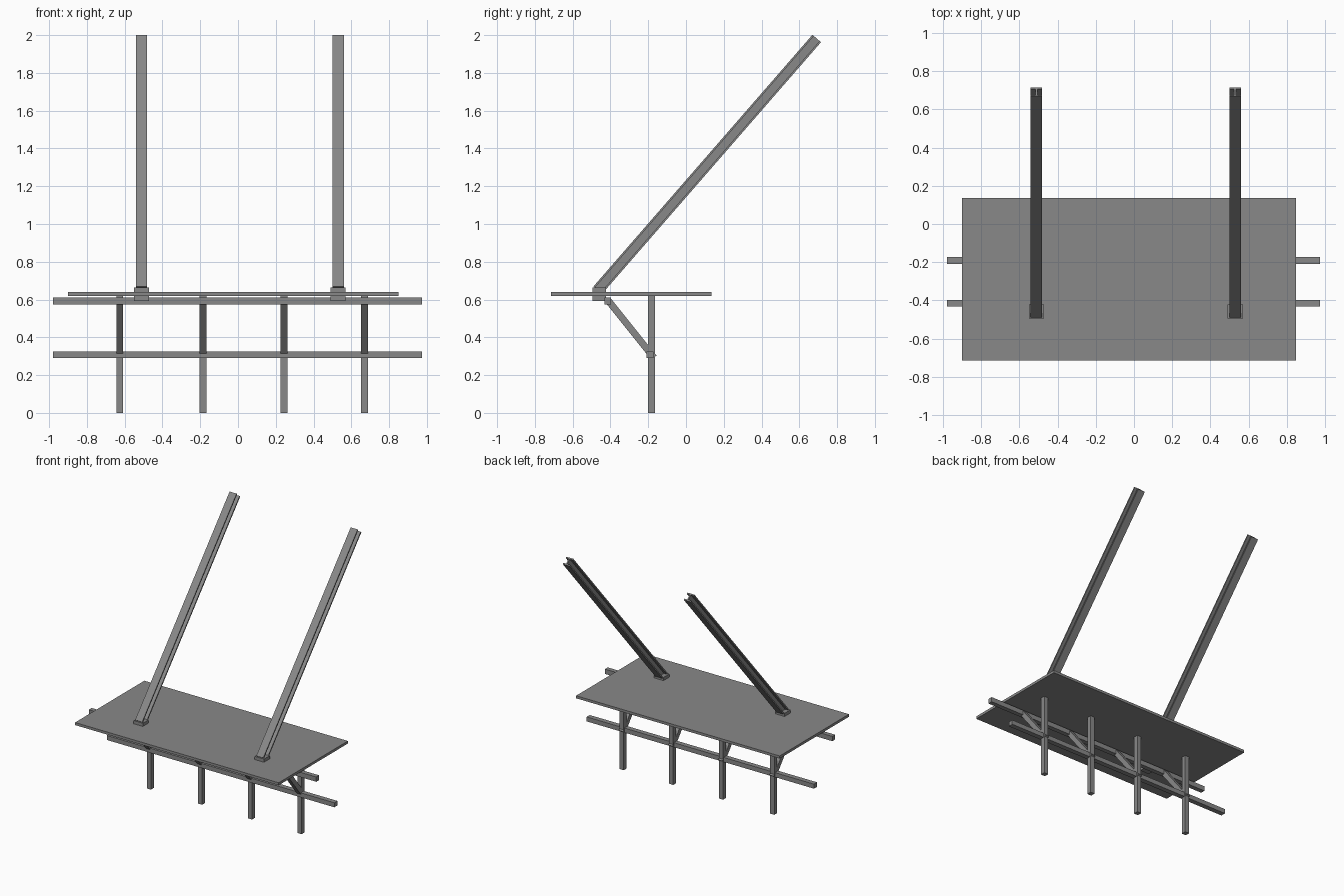
import bpy, bmesh
from mathutils import Vector, Matrix

if "Cube" in bpy.data.objects:
    bpy.data.objects.remove(bpy.data.objects["Cube"], do_unlink=True)

grey = bpy.data.materials.new("steel grey")
grey.use_nodes = True
grey.diffuse_color = (0.25, 0.25, 0.25, 1)
grey.node_tree.nodes["Principled BSDF"].inputs["Base Color"].default_value = (0.25, 0.25, 0.25, 1)


def add_object(name, bm):
    bmesh.ops.recalc_face_normals(bm, faces=bm.faces)
    mesh = bpy.data.meshes.new(name)
    bm.to_mesh(mesh)
    bm.free()
    mesh.materials.append(grey)
    obj = bpy.data.objects.new(name, mesh)
    bpy.context.collection.objects.link(obj)
    return obj


def box(name, low, high):
    low, high = Vector(low), Vector(high)
    bm = bmesh.new()
    bmesh.ops.create_cube(bm, size=1)
    bmesh.ops.scale(bm, vec=high - low, verts=bm.verts)
    bmesh.ops.translate(bm, vec=(low + high) / 2, verts=bm.verts)
    return add_object(name, bm)


def beam(name, profile, start, end):
    """Extrude a closed profile (x, depth) from start to end in the yz plane."""
    start, end = Vector(start), Vector(end)
    along = (end - start).normalized()
    across = Vector((1, 0, 0))
    depth = along.cross(across)
    frame = Matrix((across, depth, along)).transposed()
    bm = bmesh.new()
    face = bm.faces.new([bm.verts.new(start + frame @ Vector((x, d, 0))) for x, d in profile])
    extruded = bmesh.ops.extrude_face_region(bm, geom=[face], use_keep_orig=True)
    moved = [v for v in extruded["geom"] if isinstance(v, bmesh.types.BMVert)]
    bmesh.ops.translate(bm, vec=end - start, verts=moved)
    return add_object(name, bm)


# Profiles: I-section with flanges front and back, and a plain square
H, F, W = 0.03, 0.02, 0.005
half = [(-H, -H), (H, -H), (H, -F), (W, -F), (W, F), (H, F)]
i_section = half + [(-x, -d) for x, d in half[:1]] 
i_section = half + [(H, H), (-H, H), (-H, F), (-W, F), (-W, -F), (-H, -F)]
S = 0.018
square = [(-S, -S), (S, -S), (S, S), (-S, S)]

# Flat deck
box("deck", (-0.9, -0.715, 0.62), (0.85, 0.135, 0.64))

# Long rails under the deck
box("upper_rail", (-0.98, -0.432, 0.573), (0.975, -0.397, 0.61))
box("lower_rail", (-0.98, -0.21, 0.29), (0.975, -0.172, 0.325))

# Posts with diagonal braces
for i, x in enumerate((-0.626, -0.186, 0.243, 0.669)):
    box(f"post_{i + 1}", (x - S, -0.2, 0), (x + S, -0.164, 0.62))
    beam(f"brace_{i + 1}", square, (x, -0.17, 0.292), (x, -0.416, 0.6))

# Leaning struts on square feet
for side, x in (("right", -0.511), ("left", 0.53)):
    box(f"{side}_foot", (x - 0.04, -0.495, 0.593), (x + 0.04, -0.423, 0.665))
    beam(f"{side}_strut", i_section, (x, -0.467, 0.65), (x, 0.692, 1.982))
